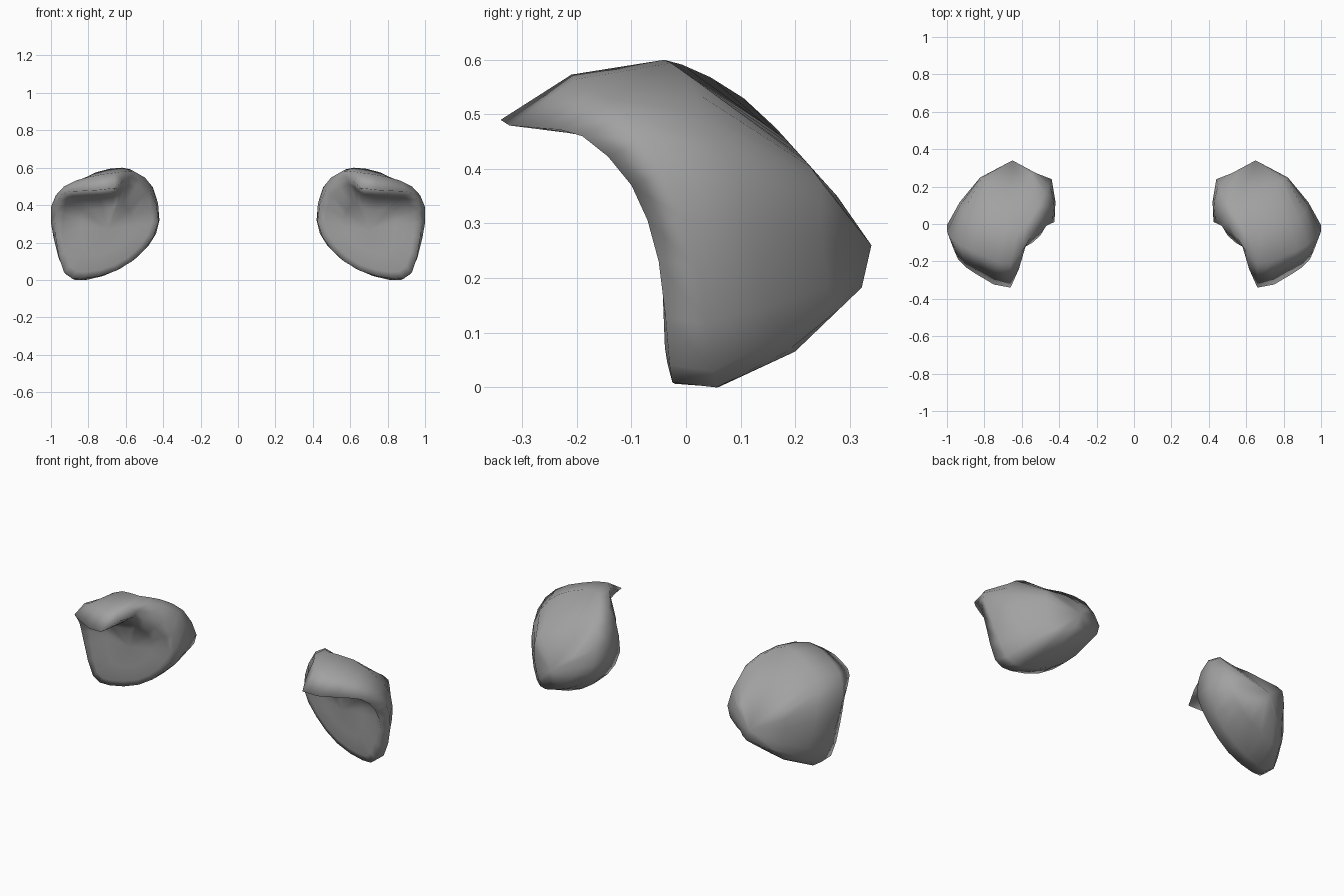
import bpy, bmesh
from mathutils import Vector

if "Cube" in bpy.data.objects:
    bpy.data.objects.remove(bpy.data.objects["Cube"])

# Section loops of one hooded shell (right-hand side), starting over the hood tip
# and running down the outer side, under the bottom and up the inner side.
RIM = [(.66, -.34, .49), (.84, -.27, .475), (.94, -.19, .46), (.97, -.10, .37),
       (.975, -.05, .23), (.93, -.03, .04), (.83, -.02, .006), (.65, 0, .05),
       (.50, .02, .16), (.425, .01, .31), (.47, -.01, .48), (.58, -.12, .55)]
SHOULDER = [(.66, -.21, .573), (.80, -.17, .55), (.93, -.11, .50), (1.0, -.04, .39),
            (.985, .02, .22), (.92, .05, .03), (.81, .06, 0), (.63, .08, .06),
            (.48, .10, .18), (.42, .12, .32), (.455, .09, .495), (.55, -.07, .577)]
BACK = [(.62, -.04, .60), (.76, 0, .575), (.88, .03, .50), (.93, .10, .38),
        (.92, .13, .22), (.86, .17, .09), (.78, .20, .065), (.62, .22, .12),
        (.50, .24, .20), (.44, .24, .31), (.475, .165, .475), (.54, .045, .568)]
APEX = Vector((.65, .34, .26))      # rearmost point
HOLLOW = Vector((.70, -.02, .27))   # middle of the front
CORE = Vector((.68, .05, .28))


def rounded(pts):
    """Double the points of a closed loop along a smooth curve."""
    v = [Vector(p) for p in pts]
    out = []
    for i in range(len(v)):
        a, b, c, d = v[i - 1], v[i], v[(i + 1) % len(v)], v[(i + 2) % len(v)]
        out += [b, (b + c) * .5625 - (a + d) * .0625]
    return out


def crown(ring):
    """Loop halfway to the apex, bulged out and flattened to the sloping back."""
    out = []
    for p in ring:
        m = p.lerp(APEX, .5)
        m += (m - CORE).normalized() * .06
        m.y = min(m.y, .335 - .5 * abs(m.x - .65))
        m.z = max(min(m.z, .655 - 1.1 * m.y), .065 + .96 * (m.y - .2))
        out.append(m)
    return out


def front(ring, t):
    """Front loop pulled in from the rim, curving forward under the hood."""
    out = []
    for p in ring:
        m = p.lerp(HOLLOW, t)
        m.y = -.015 + .12 * (.7 - m.x) - .8 * max(0, m.z - .36)
        out.append(m)
    return out


rim, shoulder, back = rounded(RIM), rounded(SHOULDER), rounded(BACK)
bm = bmesh.new()
loops = [[bm.verts.new(p) for p in ring] for ring in
         (front(rim, .5), front(rim, .14), rim, shoulder, back, crown(back))]
n = len(rim)

# Walls between loops
for a, b in zip(loops, loops[1:]):
    for i in range(n):
        j = (i + 1) % n
        bm.faces.new((a[i], a[j], b[j], b[i]))

# Closed ends: front and rear apex
for ring, centre in ((loops[0], HOLLOW), (loops[-1], APEX)):
    c = bm.verts.new(centre)
    for i in range(n):
        bm.faces.new((ring[i], ring[(i + 1) % n], c))

bmesh.ops.recalc_face_normals(bm, faces=bm.faces)
for f in bm.faces:
    f.smooth = True
mesh = bpy.data.meshes.new("shoulder_guards")
bm.to_mesh(mesh)
bm.free()
guards = bpy.data.objects.new("shoulder_guards", mesh)
bpy.context.collection.objects.link(guards)

# Left-hand copy
guards.modifiers.new("mirror", 'MIRROR').use_axis[0] = True

# Dark grey finish
grey = bpy.data.materials.new("dark_grey")
grey.diffuse_color = (.36, .36, .36, 1)
grey.use_nodes = True
grey.node_tree.nodes["Principled BSDF"].inputs["Base Color"].default_value = grey.diffuse_color
mesh.materials.append(grey)
